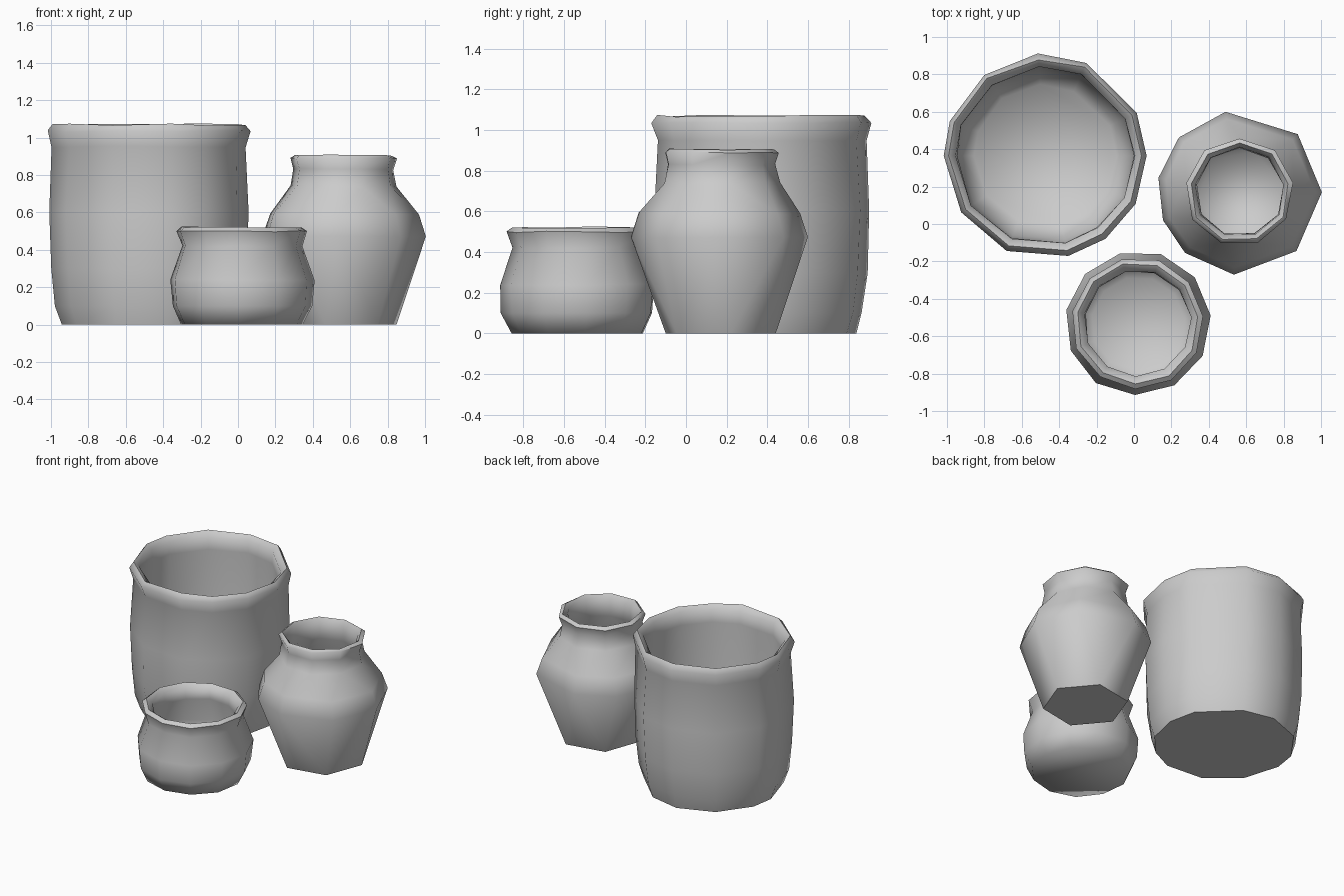
import bpy
import bmesh
import random
from math import radians, cos, sin, tau

random.seed(4)
cube = bpy.data.objects.get("Cube")
if cube:
    bpy.data.objects.remove(cube)

clay = bpy.data.materials.new("grey_clay")
clay.use_nodes = True
grey = (0.6, 0.6, 0.6, 1)
clay.diffuse_color = grey
clay.node_tree.nodes["Principled BSDF"].inputs["Base Color"].default_value = grey


def even(n, start=0):
    """Evenly spaced angles in degrees."""
    return [start + 360 * i / n for i in range(n)]


def stitch(bm, low, high):
    """Join two rings of (angle, vertex) that may have different side counts."""
    n, m = len(low), len(high)

    def angle(ring, i):
        return ring[i % len(ring)][0] + tau * (i // len(ring))

    i = j = 0
    while i < n or j < m:
        a, b = low[i % n][1], high[j % m][1]
        step_i = angle(low, i + 1) if i < n else 99
        step_j = angle(high, j + 1) if j < m else 99
        if abs(step_i - step_j) < 0.01:
            bm.faces.new((a, low[(i + 1) % n][1], high[(j + 1) % m][1], b))
            i, j = i + 1, j + 1
        elif step_i < step_j:
            bm.faces.new((a, low[(i + 1) % n][1], b))
            i += 1
        else:
            bm.faces.new((a, high[(j + 1) % m][1], b))
            j += 1


def pot(name, centre, profile, wobble):
    """Stack rings (radius, height, angles) from the underside over the rim to the inner floor."""
    bm = bmesh.new()
    rings = []
    for radius, z, angles in profile:
        ring = []
        for a in sorted(radians(d % 360) for d in angles):
            r = radius + random.uniform(-wobble, wobble)
            h = max(0, z + random.uniform(-wobble, wobble) * (z > 0.1))
            ring.append((a, bm.verts.new((r * cos(a), r * sin(a), h))))
        rings.append(ring)
    for low, high in zip(rings, rings[1:]):
        stitch(bm, low, high)
    bm.faces.new([v for _, v in reversed(rings[0])])
    bm.faces.new([v for _, v in rings[-1]])
    bmesh.ops.recalc_face_normals(bm, faces=bm.faces)
    mesh = bpy.data.meshes.new(name)
    bm.to_mesh(mesh)
    bm.free()
    mesh.materials.append(clay)
    mesh.shade_smooth()
    mesh.set_sharp_from_angle(angle=radians(68))
    obj = bpy.data.objects.new(name, mesh)
    obj.location = (*centre, 0)
    bpy.context.collection.objects.link(obj)


# Large straight pot with a rolled rim
sides = [0, 25, 66, 94, 127, 160, 180, 214, 248, 283, 306, 332]
pot("large_pot", (-0.475, 0.365), [
    (0.47, 0.0, sides), (0.5, 0.1, sides), (0.525, 0.3, sides),
    (0.535, 0.6, sides), (0.52, 0.95, sides),
    (0.545, 1.035, sides), (0.515, 1.07, sides), (0.475, 1.04, sides),
    (0.475, 0.95, sides), (0.485, 0.5, sides),
    (0.46, 0.2, sides), (0.38, 0.08, sides)], 0.005)

# Tall shouldered vase with a narrow neck
belly = [0, 45, 100, 138, 170, 200, 228, 266, 314]
neck = even(9, 10)
foot = even(6, 10)
pot("tall_vase", (0.565, 0.17), [
    (0.285, 0.0, foot), (0.438, 0.47, belly), (0.4, 0.59, belly),
    (0.29, 0.74, neck), (0.272, 0.83, neck), (0.29, 0.89, neck),
    (0.265, 0.905, neck), (0.24, 0.87, neck), (0.235, 0.76, neck),
    (0.36, 0.56, belly), (0.38, 0.46, belly), (0.23, 0.06, foot)], 0.004)

# Small squat jar with a flared lip
round_sides = even(11, 6)
pot("small_jar", (0.02, -0.53), [
    (0.33, 0.0, round_sides), (0.378, 0.1, round_sides),
    (0.388, 0.24, round_sides), (0.325, 0.42, round_sides),
    (0.352, 0.5, round_sides), (0.325, 0.522, round_sides),
    (0.285, 0.49, round_sides), (0.285, 0.42, round_sides),
    (0.345, 0.24, round_sides), (0.33, 0.13, round_sides),
    (0.25, 0.05, round_sides)], 0.004)
